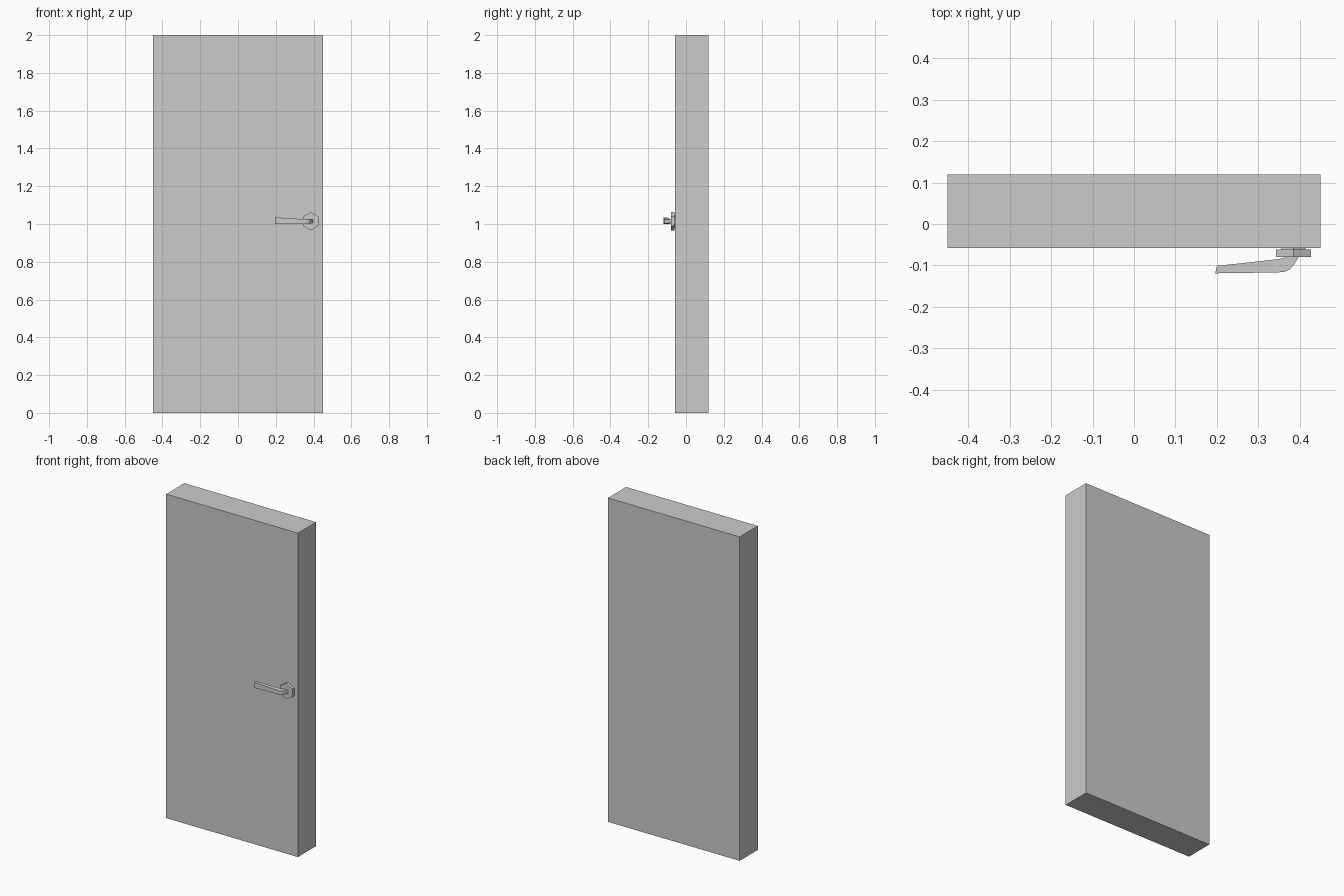
import bpy, bmesh, math

if "Cube" in bpy.data.objects:
    bpy.data.objects.remove(bpy.data.objects["Cube"])


def make_object(name, bm):
    bmesh.ops.recalc_face_normals(bm, faces=bm.faces)
    mesh = bpy.data.meshes.new(name)
    bm.to_mesh(mesh)
    bm.free()
    obj = bpy.data.objects.new(name, mesh)
    bpy.context.collection.objects.link(obj)
    return obj


def loft(name, loops):
    """Skin a row of equal-sized point loops and cap both ends."""
    bm = bmesh.new()
    rings = [[bm.verts.new(p) for p in loop] for loop in loops]
    n = len(rings[0])
    for a, b in zip(rings, rings[1:]):
        for i in range(n):
            j = (i + 1) % n
            bm.faces.new((a[i], a[j], b[j], b[i]))
    bm.faces.new(rings[0])
    bm.faces.new(rings[-1])
    return make_object(name, bm)


def rect(x0, x1, y0, y1, z):
    return [(x0, y0, z), (x1, y0, z), (x1, y1, z), (x0, y1, z)]


def hexagon(r, y, cx=0.385, cz=1.0145):
    return [(cx + r * math.sin(i * math.pi / 3), y, cz + r * math.cos(i * math.pi / 3))
            for i in range(6)]


# Door slab
loft("door_panel", [rect(-0.45, 0.45, -0.058, 0.119, z) for z in (0, 2)])

# Hexagonal rose plate with its small backing boss
loft("handle_rose", [hexagon(0.0485, -0.061), hexagon(0.0485, -0.080)])
loft("rose_boss", [hexagon(0.034, -0.056), hexagon(0.034, -0.062)])

# Lever: rectangular sections (outer x, y, inner x, y, bottom z, top z)
sections = [
    (0.196, -0.119, 0.200, -0.101, 1.000, 1.035),
    (0.340, -0.117, 0.330, -0.087, 1.001, 1.026),
    (0.362, -0.116, 0.352, -0.084, 1.002, 1.024),
    (0.376, -0.110, 0.363, -0.081, 1.003, 1.024),
    (0.386, -0.098, 0.366, -0.080, 1.004, 1.024),
    (0.398, -0.079, 0.370, -0.079, 1.004, 1.024),
]
loft("lever", [[(ox, oy, lo), (ix, iy, lo), (ix, iy, hi), (ox, oy, hi)]
               for ox, oy, ix, iy, lo, hi in sections])
